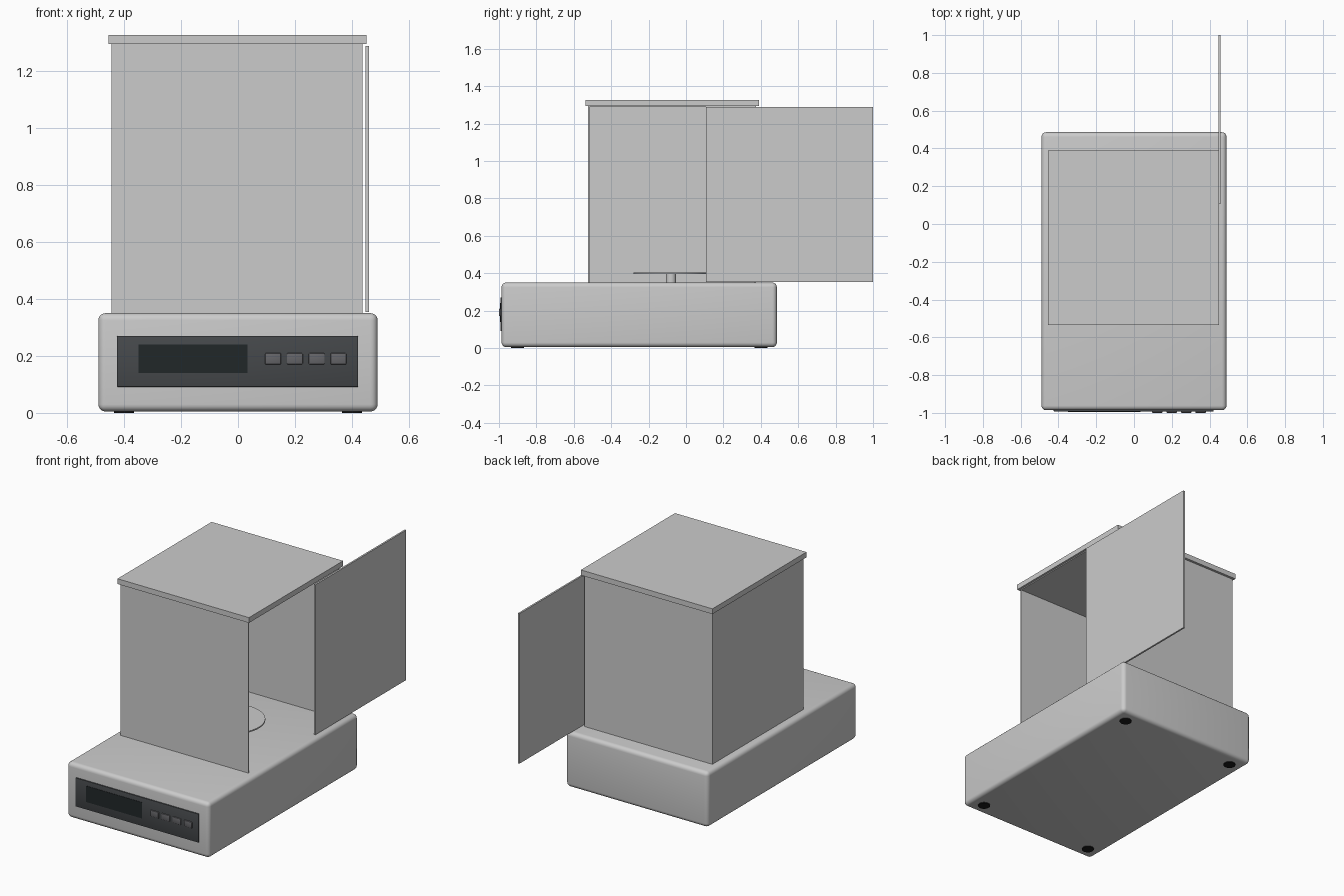
import bpy
import math

if "Cube" in bpy.data.objects:
    bpy.data.objects.remove(bpy.data.objects["Cube"])


def material(name, color):
    m = bpy.data.materials.new(name)
    m.diffuse_color = (*color, 1)
    m.use_nodes = True
    m.node_tree.nodes["Principled BSDF"].inputs["Base Color"].default_value = m.diffuse_color
    return m


def box(name, x, y, z, bevel=0, segments=3, mat=None):
    # Box from (min, max) ranges on each axis
    lo, hi = zip(x, y, z)
    bpy.ops.mesh.primitive_cube_add(size=1, location=[(a + b) / 2 for a, b in zip(lo, hi)])
    o = bpy.context.object
    o.name = name
    o.scale = [b - a for a, b in zip(lo, hi)]
    bpy.ops.object.transform_apply(location=False, rotation=False, scale=True)
    if bevel:
        mod = o.modifiers.new("bevel", "BEVEL")
        mod.width = bevel
        mod.segments = segments
        bpy.ops.object.modifier_apply(modifier=mod.name)
        bpy.ops.object.shade_smooth_by_angle(angle=math.radians(35))
    if mat:
        o.data.materials.append(mat)
    return o


def disc(name, x, y, z0, z1, radius, verts=48, mat=None):
    bpy.ops.mesh.primitive_cylinder_add(vertices=verts, radius=radius, depth=z1 - z0,
                                        location=(x, y, (z0 + z1) / 2))
    o = bpy.context.object
    o.name = name
    bpy.ops.object.shade_smooth_by_angle(angle=math.radians(35))
    if mat:
        o.data.materials.append(mat)
    return o


panel_mat = material("panel_dark_grey", (0.06, 0.065, 0.07))
screen_mat = material("screen_black", (0.015, 0.02, 0.022))
button_mat = material("button_grey", (0.13, 0.13, 0.14))
rubber_mat = material("rubber_black", (0.01, 0.01, 0.01))

# Housing and rubber feet
box("base_housing", (-0.49, 0.49), (-0.986, 0.486), (0.005, 0.35), bevel=0.025, segments=5)
for i, (x, y) in enumerate([(-0.4, -0.9), (0.4, -0.9), (-0.4, 0.4), (0.4, 0.4)]):
    disc(f"foot_{i + 1}", x, y, 0, 0.015, 0.035, 32, rubber_mat)

# Control panel on the front face
box("control_panel", (-0.425, 0.422), (-0.993, -0.975), (0.091, 0.27), 0.003, 2, panel_mat)
box("display_screen", (-0.35, 0.034), (-0.995, -0.985), (0.14, 0.24), mat=screen_mat)
for i in range(4):
    cx = 0.123 + i * 0.0765
    box(f"button_{i + 1}", (cx - 0.028, cx + 0.028), (-1.0, -0.985), (0.17, 0.21),
        0.004, 2, button_mat)

# Weighing pan on its post
disc("pan_post", 0, -0.08, 0.34, 0.40, 0.027)
disc("weighing_pan", 0, -0.08, 0.396, 0.404, 0.2, 64)

# Draft shield panes
box("front_pane", (-0.444, 0.437), (-0.523, -0.515), (0.345, 1.29))
box("back_pane", (-0.444, 0.437), (0.367, 0.375), (0.345, 1.29))
box("left_pane", (-0.444, -0.436), (-0.515, 0.367), (0.345, 1.29))

# Right door, slid open to the back
box("sliding_door", (0.448, 0.459), (0.106, 1.0), (0.354, 1.288))

# Lid
box("lid", (-0.455, 0.451), (-0.536, 0.39), (1.294, 1.327))
box("lid_lip", (-0.444, 0.437), (-0.523, 0.375), (1.288, 1.296))
